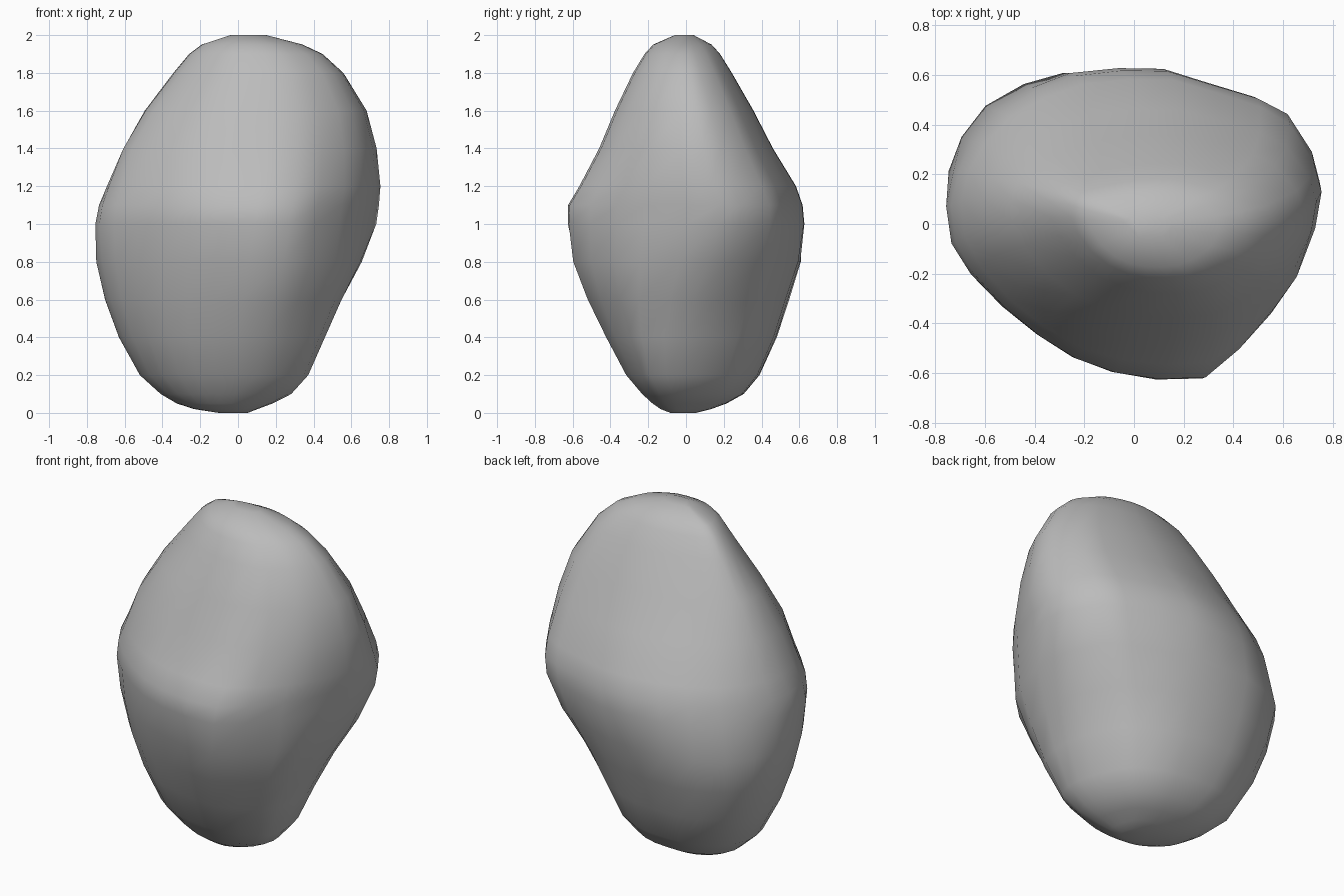
import bpy
import bmesh
import math

# Remove the default cube
default_cube = bpy.data.objects.get("Cube")
if default_cube:
    bpy.data.objects.remove(default_cube, do_unlink=True)


def make_material(name, colour):
    material = bpy.data.materials.new(name)
    material.use_nodes = True
    material.diffuse_color = colour
    material.node_tree.nodes["Principled BSDF"].inputs["Base Color"].default_value = colour
    return material


# Widest outline of the boulder, seen from above
OUTLINE = [(.75, .07), (.72, .2), (.62, .41), (.5, .49), (.3, .56), (.13, .62),
           (-.05, .62), (-.25, .6), (-.4, .54), (-.55, .45), (-.65, .33),
           (-.72, .2), (-.75, .07), (-.73, -.08), (-.65, -.2), (-.52, -.33),
           (-.38, -.44), (-.24, -.53), (-.08, -.59), (.1, -.62), (.29, -.62),
           (.42, -.51), (.55, -.39), (.64, -.28), (.72, -.08)]
HALF_WIDTH, HALF_DEPTH = .75, .62

# Height, then left, right, front and back limits of each level
LEVELS = [(0, -.1, .05, -.08, .05), (.02, -.23, .1, -.13, .13),
          (.05, -.32, .18, -.17, .21), (.1, -.4, .28, -.22, .3),
          (.2, -.51, .37, -.3, .38), (.4, -.62, .46, -.4, .47),
          (.6, -.69, .55, -.49, .53), (.8, -.74, .66, -.57, .6),
          (1, -.76, .74, -.63, .63), (1.1, -.74, .75, -.63, .62),
          (1.2, -.7, .76, -.57, .59), (1.4, -.61, .74, -.46, .46),
          (1.6, -.5, .69, -.38, .36), (1.8, -.34, .56, -.28, .24),
          (1.9, -.26, .45, -.22, .18), (1.95, -.2, .35, -.18, .14),
          (2, -.04, .15, -.06, .04)]


def bulge(z, u, v):
    """Extra fullness of the corners, towards one diagonal below the middle."""
    if z < 1:
        return 1 + .25 * max(0, -u * v) * min(1, 4 * (1 - z))
    if u < 0 and v < 0:
        return 1 + .2 * u * v * max(0, 1 - abs(z - 1.4) * 3)
    return 1


def level_points(z, left, right, front, back):
    """Fit the outline into one level, rounder and more bent near the ends."""
    roundness = min(1, abs(z - 1)) * .7
    bend_right = .12 * math.sin(math.pi * (z - .7)) if z < 1.2 else .07 * (2 - z)
    bend_left = .12 * max(0, z - 1)
    narrowing = min(1, right - left)
    points = []
    for x, y in OUTLINE:
        u, v = x / HALF_WIDTH, y / HALF_DEPTH
        length = math.hypot(u, v)
        u += (u / length - u) * roundness
        v += (v / length - v) * roundness
        bend = (bend_right if u > 0 else bend_left) * u * u * narrowing
        fullness = bulge(z, u, v)
        px = (left + right) / 2 + u * fullness * (right - left) / 2
        py = (front + back) / 2 + v * fullness * (back - front) / 2
        points.append((px, py + bend * (1 - v * v), z))
    return points


# Loft the levels into one closed boulder
bm = bmesh.new()
rings = [[bm.verts.new(p) for p in level_points(*level)] for level in LEVELS]
count = len(OUTLINE)
for lower, upper in zip(rings, rings[1:]):
    for i in range(count):
        j = (i + 1) % count
        bm.faces.new((lower[i], lower[j], upper[j], upper[i]))
bm.faces.new(rings[0][::-1])
bm.faces.new(rings[-1])

# Soften the loft a little, leaving the caps in place
inner = [v for ring in rings[1:-1] for v in ring]
bmesh.ops.smooth_vert(bm, verts=inner, factor=.25, use_axis_x=True,
                      use_axis_y=True, use_axis_z=False)
for face in bm.faces:
    face.smooth = True

mesh = bpy.data.meshes.new("boulder")
bm.to_mesh(mesh)
bm.free()
mesh.materials.append(make_material("stone grey", (.5, .5, .5, 1)))
boulder = bpy.data.objects.new("boulder", mesh)
bpy.context.collection.objects.link(boulder)
